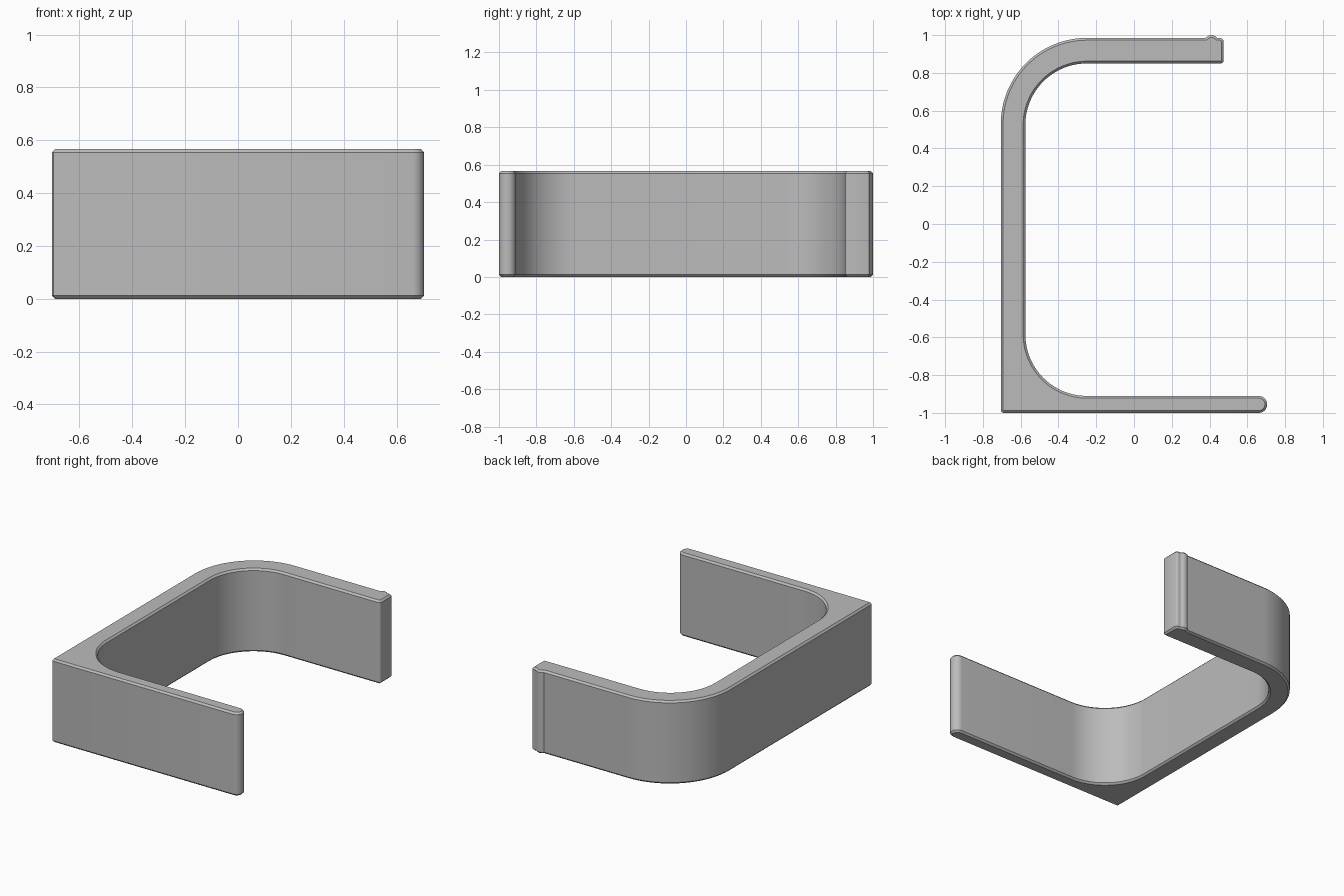
import bpy, bmesh
from math import cos, sin, radians

cube = bpy.data.objects.get("Cube")
if cube:
    bpy.data.objects.remove(cube, do_unlink=True)

HEIGHT = 0.566
CHAMFER = 0.012


def arc(cx, cy, r, start, end, steps):
    """Points along an arc, angles in degrees."""
    angles = [radians(start + (end - start) * i / steps) for i in range(steps + 1)]
    return [(cx + r * cos(a), cy + r * sin(a)) for a in angles]


# Bracket outline, counter-clockwise from the front outer corner
outline = (
    arc(-0.69, -0.985, 0.015, 180, 270, 3)       # square front corner
    + arc(0.66, -0.955, 0.045, -90, 90, 14)      # rounded front arm tip
    + arc(-0.25, -0.585, 0.325, 270, 180, 28)    # inner front bend
    + arc(-0.25, 0.525, 0.325, 180, 90, 28)      # inner back bend
    + arc(0.46, 0.865, 0.015, -90, 0, 3)         # back arm tip
    + arc(0.455, 0.965, 0.02, 0, 90, 3)
    + [(0.442, 0.985)]
    + arc(0.41, 0.965, 0.035, 50, 130, 6)        # catch ridge
    + [(0.378, 0.985)]
    + arc(-0.25, 0.53, 0.455, 90, 180, 36)       # outer back bend
)

# Extrude the outline and chamfer both rims
bm = bmesh.new()
base = bm.faces.new([bm.verts.new((x, y, 0)) for x, y in outline])
extruded = bmesh.ops.extrude_face_region(bm, geom=[base])["geom"]
bmesh.ops.translate(bm, vec=(0, 0, HEIGHT),
                    verts=[v for v in extruded if isinstance(v, bmesh.types.BMVert)])
bmesh.ops.recalc_face_normals(bm, faces=bm.faces)
rims = [e for e in bm.edges if abs(e.verts[0].co.z - e.verts[1].co.z) < 1e-5]
bmesh.ops.bevel(bm, geom=rims, offset=CHAMFER, segments=1, profile=0.5,
                affect='EDGES', clamp_overlap=False)
bmesh.ops.recalc_face_normals(bm, faces=bm.faces)

mesh = bpy.data.meshes.new("bracket")
bm.to_mesh(mesh)
bm.free()
bracket = bpy.data.objects.new("bracket", mesh)
bpy.context.collection.objects.link(bracket)

# Plain grey material
grey = bpy.data.materials.new("grey")
grey.use_nodes = True
colour = (0.5, 0.5, 0.5, 1)
grey.diffuse_color = colour
grey.node_tree.nodes["Principled BSDF"].inputs["Base Color"].default_value = colour
mesh.materials.append(grey)

bpy.ops.object.select_all(action='DESELECT')
bracket.select_set(True)
bpy.context.view_layer.objects.active = bracket
bpy.ops.object.shade_smooth_by_angle(angle=radians(30))
